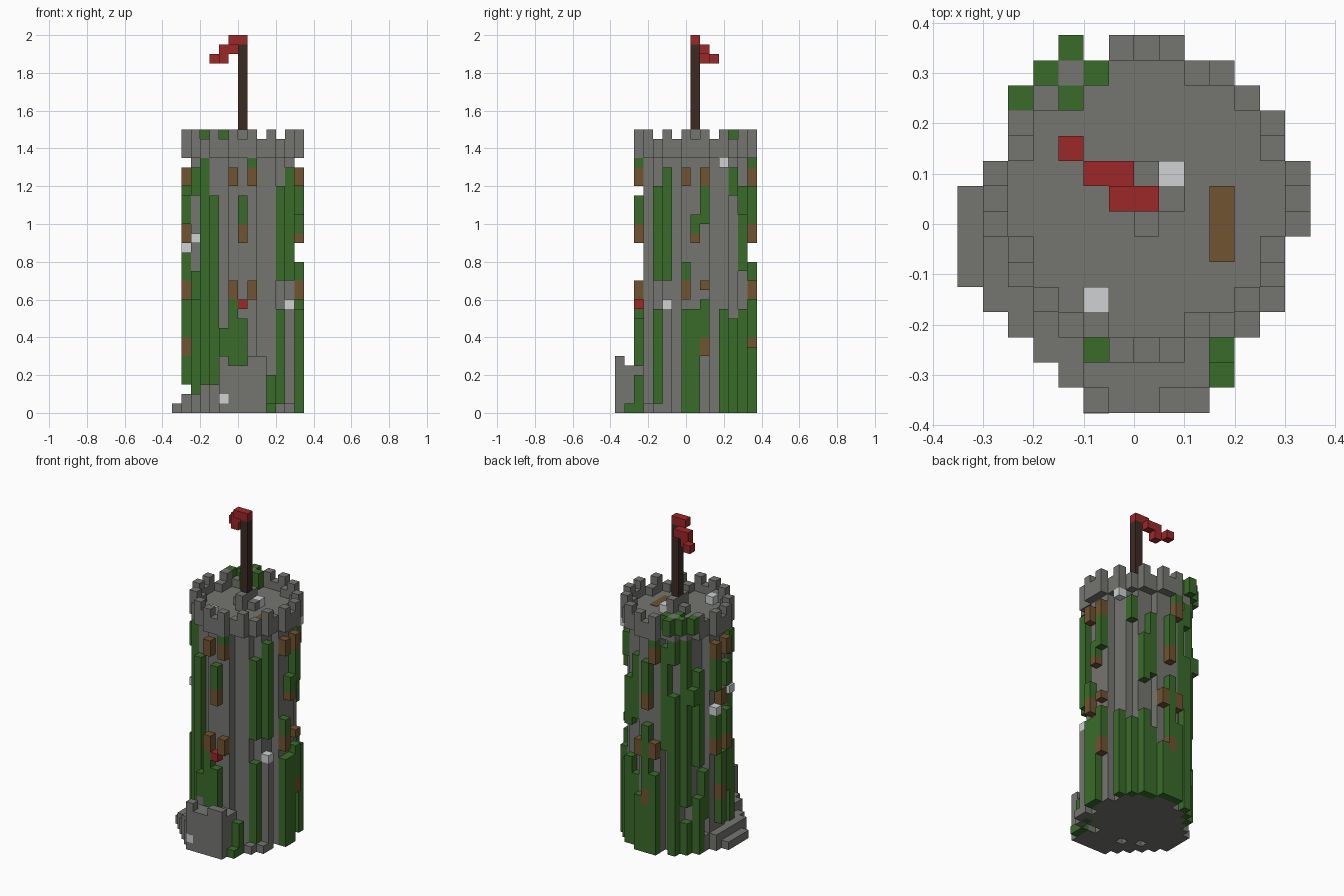
import bpy, bmesh

cube = bpy.data.objects.get("Cube")
if cube:
    bpy.data.objects.remove(cube, do_unlink=True)

S = 0.05                    # size of one block
CX, CY = 0.025, 0.05        # centre of the tower


def material(name, r, g, b):
    m = bpy.data.materials.new(name)
    m.diffuse_color = (r, g, b, 1)
    m.use_nodes = True
    m.node_tree.nodes["Principled BSDF"].inputs["Base Color"].default_value = (r, g, b, 1)
    return m


STONE = material("stone grey", .178, .182, .164)
LEAF = material("ivy green", .042, .148, .023)
WOOD = material("shutter brown", .16, .087, .03)
POLE = material("dark wood", .045, .024, .016)
RED = material("banner red", .335, .021, .022)
PALE = material("pale stone", .62, .64, .65)

SIDES = [((1, 0, 0), [(1, 0, 0), (1, 1, 0), (1, 1, 1), (1, 0, 1)]),
         ((-1, 0, 0), [(0, 0, 0), (0, 0, 1), (0, 1, 1), (0, 1, 0)]),
         ((0, 1, 0), [(0, 1, 0), (0, 1, 1), (1, 1, 1), (1, 1, 0)]),
         ((0, -1, 0), [(0, 0, 0), (1, 0, 0), (1, 0, 1), (0, 0, 1)]),
         ((0, 0, 1), [(0, 0, 1), (1, 0, 1), (1, 1, 1), (0, 1, 1)]),
         ((0, 0, -1), [(0, 0, 0), (0, 1, 0), (1, 1, 0), (1, 0, 0)])]


def part(name, mat, cells):
    """Skin a set of block cells, keeping outer faces only."""
    bm = bmesh.new()
    for c in sorted(cells):
        for d, corners in SIDES:
            if tuple(a + b for a, b in zip(c, d)) in cells:
                continue
            bm.faces.new([bm.verts.new((CX + (c[0] + p[0] - .5) * S,
                                        CY + (c[1] + p[1] - .5) * S,
                                        (c[2] + p[2]) * S)) for p in corners])
    bmesh.ops.remove_doubles(bm, verts=bm.verts, dist=S / 50)
    mesh = bpy.data.meshes.new(name)
    bm.to_mesh(mesh)
    bm.free()
    mesh.materials.append(mat)
    bpy.context.collection.objects.link(bpy.data.objects.new(name, mesh))


def column(i, j, low, high):
    return {(i, j, k) for k in range(low, high)}


def columns(rows):
    return set().union(*(column(*r) for r in rows))


def block(i0, i1, j0, j1, low, high):
    """Solid block of cells, end cells included in plan."""
    return columns((i, j, low, high) for i in range(i0, i1 + 1) for j in range(j0, j1 + 1))


def plate(name, mat, size, centre):
    bpy.ops.mesh.primitive_cube_add(size=1, location=centre)
    ob = bpy.context.object
    ob.name, ob.scale = name, size
    ob.data.materials.append(mat)


# Round plan of the crown, and the wall one block inside it
R = range(-6, 7)
disc = {(i, j) for i in R for j in R if i * i + j * j < 38}
core = {(i, j) for i, j in disc
        if {(i + 1, j), (i - 1, j), (i, j + 1), (i, j - 1)} <= disc}
rim = disc - core
part("tower_wall", STONE, columns((i, j, 0, 27) for i, j in core))

# Crown: floor, parapet and alternating merlons
crown = columns((i, j, 27, 28) for i, j in disc)
crown |= columns((i, j, 28, 29) for i, j in rim)
crown |= columns((i, j, 29, 30) for i, j in rim if (i if abs(j) > abs(i) else j) % 2)
leaves = columns([(-3, 6, 28, 30), (-4, 5, 28, 30), (-2, 5, 28, 30),
                  (-5, 4, 28, 30), (-3, 4, 28, 30)])
part("crown", STONE, crown - leaves)
part("crown_ivy", LEAF, leaves)

# Gate block at the front with a low parapet and lower shoulder
gate = block(-2, 2, -8, -6, 0, 5) | column(-3, -7, 0, 3) | block(-4, -3, -6, -5, 0, 3)
gate |= column(-2, -8, 5, 6) | column(-2, -6, 5, 6) | block(1, 2, -8, -8, 5, 6)
part("gate_block", STONE, gate)

# Steps on the right side
part("side_steps", STONE, block(-7, -7, -3, 0, 0, 1) | block(-6, -6, -4, 1, 0, 2)
     | block(-5, -5, -5, 2, 0, 2))

# Shutters repeat on the four sides, with a few missing or moved
windows = set()
for t, low, high in [(-1, 24, 26), (1, 24, 26), (0, 18, 20), (-1, 12, 14), (1, 12, 14), (0, 6, 8)]:
    for i, j in [(t, -6), (t, 6), (6, t), (-6, t)]:
        windows |= column(i, j, low, high)
windows -= columns([(0, -6, 6, 8), (1, 6, 24, 26), (6, 0, 6, 8), (6, 0, 19, 20), (6, 1, 12, 13)])
windows |= column(6, 1, 6, 8)
part("shutters", WOOD, windows)

# Odd stones
pale = columns([(5, -3, 11, 12), (-6, 1, 17, 18), (-5, -3, 18, 19),
                (5, 3, 26, 27), (1, 1, 28, 29), (-2, -4, 28, 29)])
part("pale_stones", PALE, pale)
part("red_stone", RED, column(0, -6, 11, 12))
part("buttress", STONE, column(5, -3, 0, 11) | column(5, -4, 0, 1) | column(4, -5, 0, 1))

# Ivy columns on each side
front_ivy = [(-2, -6, 6, 9), (-1, -6, 5, 12), (0, -6, 5, 10), (0, -6, 20, 23),
             (1, -6, 26, 27), (3, -6, 1, 4), (3, -7, 0, 1), (3, -6, 0, 1),
             (4, -4, 0, 11), (4, -4, 14, 24), (5, -3, 14, 26),
             (-3, -5, 3, 23), (-4, -4, 3, 27), (-5, -3, 23, 26), (-5, -3, 2, 12)]
left_ivy = [(6, -1, 0, 11), (6, -1, 14, 16), (6, 0, 0, 11), (6, 0, 19, 21),
            (6, 1, 20, 24), (6, 1, 8, 12), (5, 3, 0, 11), (4, 4, 0, 10),
            (4, 4, 23, 26), (3, 5, 0, 11), (3, 5, 15, 21)]
back_ivy = [(0, 6, 0, 6), (0, 6, 8, 16), (0, 6, 20, 24), (1, 6, 0, 7),
            (2, 5, 0, 9), (2, 5, 16, 24), (-1, 6, 0, 10), (-1, 6, 26, 27),
            (-2, 5, 13, 26), (-3, 5, 0, 20), (-3, 5, 24, 27), (-4, 4, 6, 27),
            (-4, 4, 0, 4), (-5, 4, 19, 21)]
right_ivy = [(-6, 0, 8, 12), (-6, 0, 3, 6), (-6, 1, 20, 24), (-6, 1, 14, 17),
             (-6, -1, 14, 17), (-6, -1, 20, 23), (-5, 2, 4, 10), (-5, 3, 11, 23),
             (-5, 3, 0, 7), (-5, -2, 6, 15)]
part("ivy", LEAF, columns(front_ivy + left_ivy + back_ivy + right_ivy) - windows - pale)

# Painted stone on the gate and hatch in the roof
plate("gate_pale_mark", PALE, (S, .002, S), (CX - 2 * S, CY - 8.5 * S, 1.5 * S))
plate("roof_hatch", WOOD, (S, 3 * S, .006), (CX + 3 * S, 0, 28 * S))

# Flagpole with its stone foot, and the trailing banner
part("pole_foot", STONE, block(0, 0, -1, 1, 28, 30) | block(-1, 1, 0, 0, 28, 29))
part("flagpole", POLE, column(0, 0, 30, 39))
part("banner", RED, block(-1, 0, 0, 0, 39, 40) | block(-2, -1, 1, 1, 38, 39)
     | column(-2, 1, 37, 38) | column(-3, 2, 37, 38))
